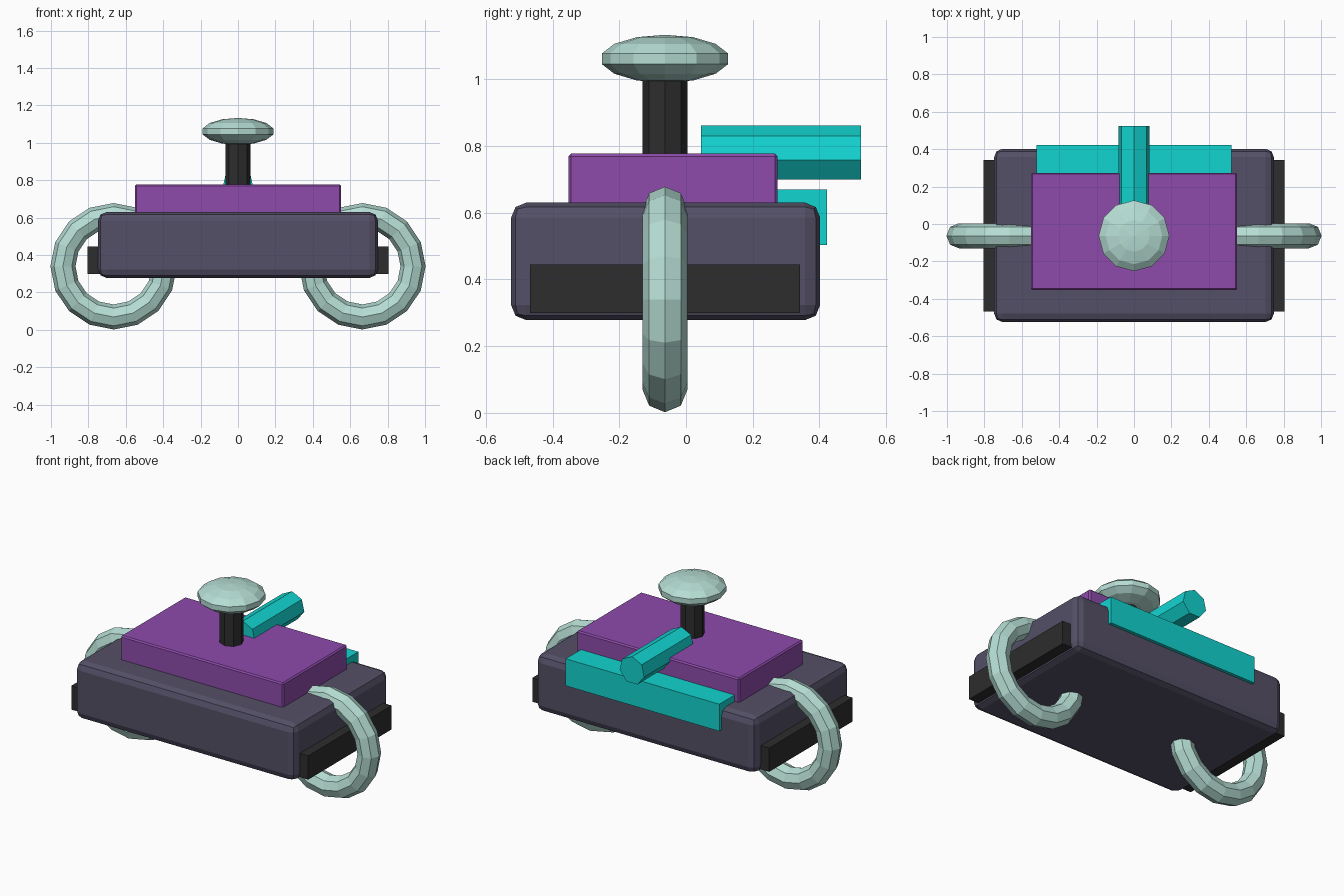
import bpy
import math

cube = bpy.data.objects.get("Cube")
if cube:
    bpy.data.objects.remove(cube, do_unlink=True)


def material(name, r, g, b):
    mat = bpy.data.materials.new(name)
    mat.use_nodes = True
    mat.diffuse_color = (r, g, b, 1)
    mat.node_tree.nodes["Principled BSDF"].inputs["Base Color"].default_value = (r, g, b, 1)
    return mat


slate = material("slate", 0.09, 0.08, 0.135)
purple = material("purple", 0.27, 0.07, 0.41)
teal = material("teal", 0.006, 0.66, 0.63)
black = material("black", 0.026, 0.026, 0.026)
pale = material("pale_green", 0.46, 0.72, 0.65)


def finish(name, mat):
    obj = bpy.context.object
    obj.name = name
    obj.data.materials.append(mat)
    return obj


def box(name, mat, x, y, z, bevel=0.0, segments=1):
    """Box spanning the given (low, high) ranges."""
    spans = (x, y, z)
    bpy.ops.mesh.primitive_cube_add(size=1, location=[(a + b) / 2 for a, b in spans])
    obj = finish(name, mat)
    obj.scale = [b - a for a, b in spans]
    bpy.ops.object.transform_apply(location=False, rotation=False, scale=True)
    if bevel:
        mod = obj.modifiers.new("Bevel", "BEVEL")
        mod.width = bevel
        mod.segments = segments
    return obj


# Main body and raised deck
box("body", slate, (-0.748, 0.748), (-0.524, 0.402), (0.278, 0.63), 0.045, 2)
box("deck", purple, (-0.552, 0.552), (-0.352, 0.274), (0.6, 0.777), 0.008)

# Rear bar wrapped over the back edge
box("rear_bar", teal, (-0.522, 0.522), (0.26, 0.422), (0.503, 0.669))

# Side rails and wheel rings
ring_y = -0.063
for side, sign in (("left", 1), ("right", -1)):
    x = sorted((sign * 0.68, sign * 0.805))
    box(side + "_rail", black, x, (-0.468, 0.342), (0.299, 0.445))
    bpy.ops.mesh.primitive_torus_add(
        location=(sign * 0.665, ring_y, 0.34), rotation=(math.pi / 2, 0, 0),
        major_segments=16, minor_segments=8, major_radius=0.271, minor_radius=0.067)
    finish(side + "_ring", pale)

# Central post and flattened knob
bpy.ops.mesh.primitive_cylinder_add(vertices=8, radius=0.067, depth=0.36,
                                    location=(0, ring_y, 0.86))
finish("post", black)
bpy.ops.mesh.primitive_uv_sphere_add(segments=12, ring_count=7, radius=1,
                                     location=(0, ring_y, 1.061))
knob = finish("knob", pale)
knob.scale = (0.194, 0.194, 0.072)

# Rear pipe pointing backwards
bpy.ops.mesh.primitive_cylinder_add(vertices=7, radius=0.085, depth=0.48,
                                    location=(0, 0.285, 0.776),
                                    rotation=(math.pi / 2, 0, 0))
finish("rear_pipe", teal)
